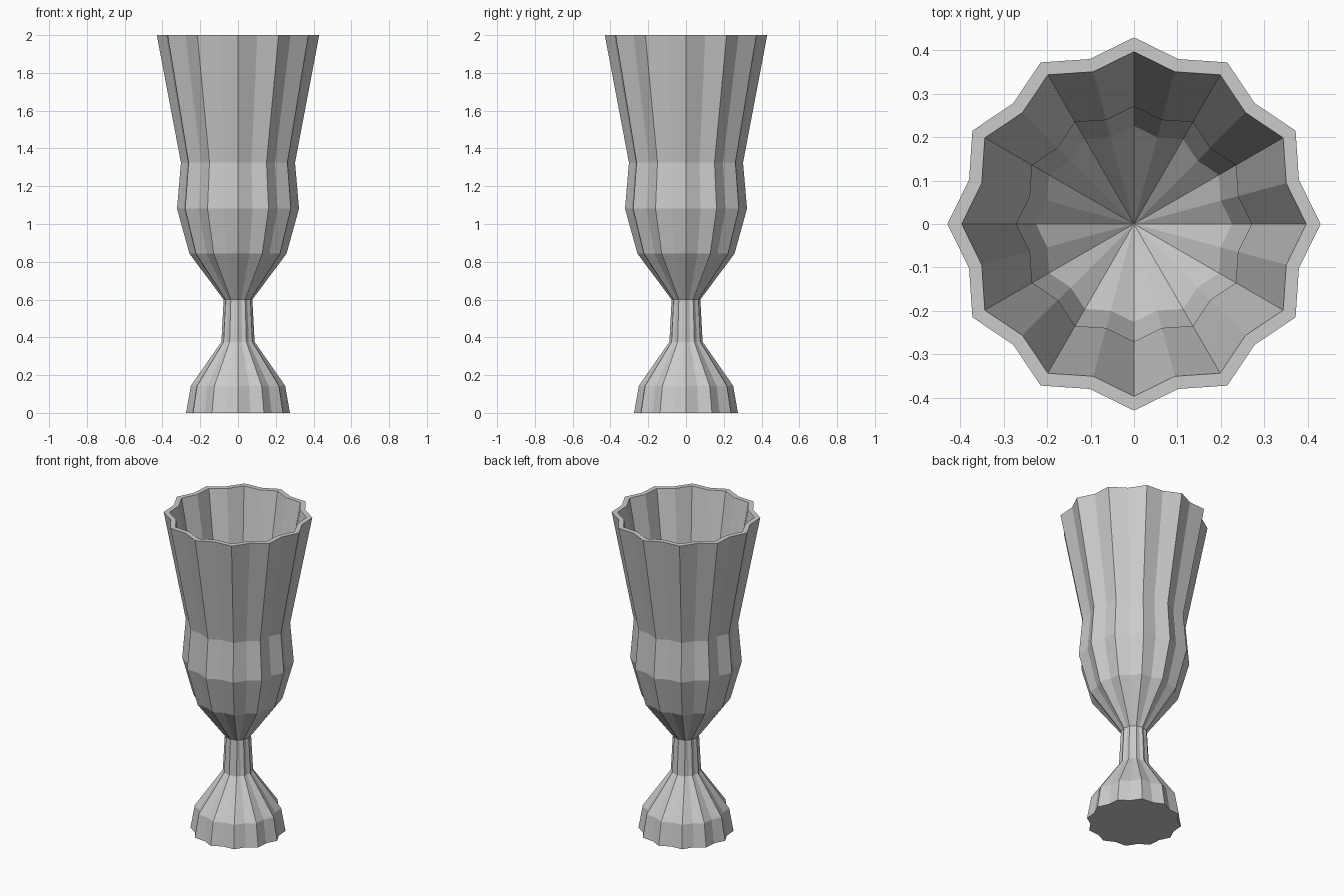
import bpy, bmesh
from math import sin, cos, pi

if "Cube" in bpy.data.objects:
    bpy.data.objects.remove(bpy.data.objects["Cube"])

SIDES = 24      # 12 flutes, a ridge and a valley each
VALLEY = 0.915  # valley radius relative to the ridge

# Ridge radius and height: foot, stem, bowl, rim, then down the inside
PROFILE = [(0.275, 0), (0.25, 0.143), (0.088, 0.376), (0.076, 0.6),
           (0.257, 0.843), (0.323, 1.081), (0.302, 1.325), (0.43, 2.0),
           (0.397, 2.0), (0.271, 1.325), (0.292, 1.081), (0.226, 0.843)]
FLOOR_Z = 0.6


def ring(bm, r, z):
    verts = []
    for i in range(SIDES):
        a = 2 * pi * i / SIDES
        k = r * (VALLEY if i % 2 else 1)
        verts.append(bm.verts.new((k * cos(a), k * sin(a), z)))
    return verts


bm = bmesh.new()
rings = [ring(bm, r, z) for r, z in PROFILE]

# Fluted walls
for lo, hi in zip(rings, rings[1:]):
    for i in range(SIDES):
        j = (i + 1) % SIDES
        bm.faces.new((lo[i], lo[j], hi[j], hi[i]))

# Flat base and conical inner floor
bm.faces.new(rings[0][::-1])
tip = bm.verts.new((0, 0, FLOOR_Z))
last = rings[-1]
for i in range(SIDES):
    bm.faces.new((last[i], last[(i + 1) % SIDES], tip))

bmesh.ops.recalc_face_normals(bm, faces=bm.faces)
mesh = bpy.data.meshes.new("fluted_goblet")
bm.to_mesh(mesh)
bm.free()
bpy.context.collection.objects.link(bpy.data.objects.new("fluted_goblet", mesh))
